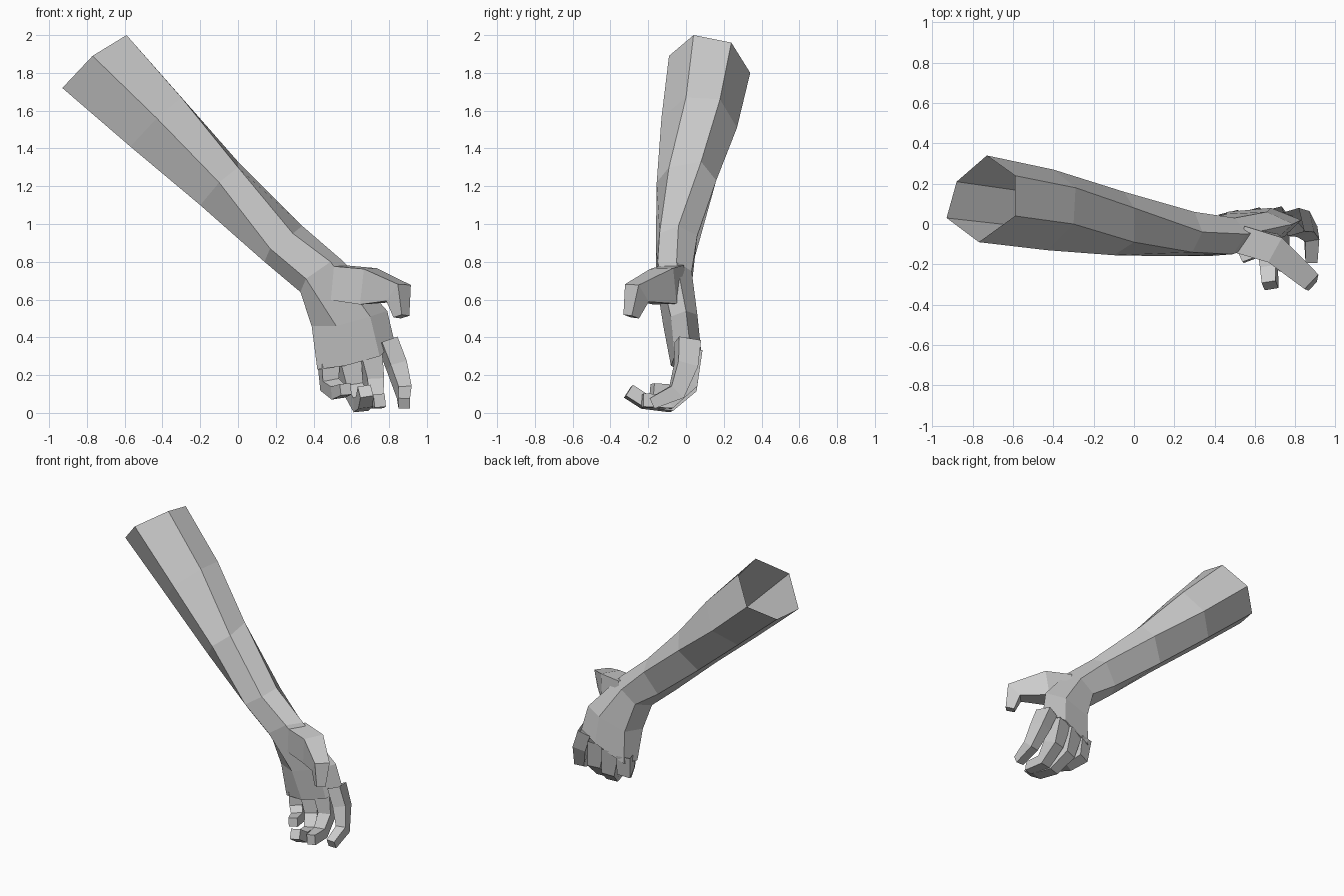
import bpy
import bmesh
from mathutils import Vector


def loft(name, rings, cap_end=True):
    """Flat-shaded skin through matching rings of points, open at the start."""
    bm = bmesh.new()
    loops = [[bm.verts.new(p) for p in ring] for ring in rings]
    n = len(loops[0])
    for a, b in zip(loops, loops[1:]):
        for i in range(n):
            j = (i + 1) % n
            bm.faces.new((a[i], a[j], b[j], b[i]))
    if cap_end:
        bm.faces.new(loops[-1])
    bmesh.ops.recalc_face_normals(bm, faces=bm.faces)
    mesh = bpy.data.meshes.new(name)
    bm.to_mesh(mesh)
    bm.free()
    obj = bpy.data.objects.new(name, mesh)
    bpy.context.collection.objects.link(obj)
    return obj


def digit(name, path, side):
    """Four-sided finger; each path entry is x, y, z, half width, half depth."""
    pts = [Vector(p[:3]) for p in path]
    hint = Vector(side).normalized()
    rings = []
    for i, p in enumerate(pts):
        ahead = (pts[min(i + 1, len(pts) - 1)] - p).normalized()
        behind = (p - pts[max(i - 1, 0)]).normalized()
        t = (ahead + behind).normalized()
        s = (hint - t * hint.dot(t)).normalized()
        up = t.cross(s)
        w, h = path[i][3:]
        rings.append([p + s * w * a + up * h * b
                      for a, b in ((1, 1), (-1, 1), (-1, -1), (1, -1))])
    return loft(name, rings)


# Wrist ring shared by forearm and palm: palm side, thumb side, back, outer side
wrist = [(.36, -.16, .71), (.49, -.15, .80), (.56, -.05, .80),
         (.50, .03, .75), (.39, .03, .67), (.33, -.08, .64)]

# Forearm: open six-sided sleeve tapering to the wrist
loft("forearm", [
    [(-.77, -.09, 1.89), (-.59, .04, 2.0), (-.59, .24, 1.96),
     (-.73, .34, 1.80), (-.88, .21, 1.70), (-.93, .03, 1.72)],
    [(-.43, -.13, 1.56), (-.30, .00, 1.67), (-.29, .18, 1.66),
     (-.40, .27, 1.51), (-.53, .16, 1.40), (-.57, -.01, 1.41)],
    [(-.10, -.155, 1.22), (.00, -.09, 1.30), (.00, .08, 1.33),
     (-.05, .16, 1.23), (-.16, .09, 1.09), (-.20, -.06, 1.10)],
    [(.17, -.16, .87), (.29, -.14, .95), (.34, -.04, .99),
     (.30, .06, .94), (.20, .04, .80), (.14, -.08, .80)],
    wrist], cap_end=False)

# Palm: continues the wrist down to the knuckles
loft("palm", [
    wrist,
    [(.52, -.12, .46), (.70, -.08, .51), (.79, .00, .54),
     (.66, .06, .52), (.46, .05, .46), (.39, -.06, .46)],
    [(.57, -.08, .25), (.75, -.06, .30), (.83, .02, .37),
     (.68, .08, .33), (.46, .06, .23), (.42, -.04, .23)]])

# Thumb: thick base reaching forward, tip bent down
digit("thumb", [
    (.52, -.07, .69, .07, .09), (.69, -.12, .67, .07, .095),
    (.85, -.26, .635, .05, .06), (.865, -.29, .51, .03, .03)], (.65, .75, 0))

# Fingers: curled forward
fingers = {
    "index_finger": [(.79, .01, .38, .045, .06), (.84, .00, .25, .045, .055),
                     (.88, -.05, .11, .035, .045), (.88, -.18, .05, .03, .03)],
    "middle_finger": [(.69, .01, .33, .06, .065), (.72, .00, .16, .045, .055),
                      (.73, -.09, .06, .04, .04), (.75, -.23, .065, .03, .035)],
    "ring_finger": [(.58, .01, .30, .06, .06), (.61, .00, .13, .045, .05),
                    (.65, -.09, .045, .04, .04), (.67, -.22, .06, .04, .035),
                    (.675, -.305, .115, .035, .035)],
    "little_finger": [(.48, .01, .28, .05, .05), (.485, .00, .15, .045, .045),
                      (.53, -.07, .11, .04, .035), (.57, -.18, .125, .03, .03)],
}
for name, path in fingers.items():
    digit(name, path, (1, .25, .1))
